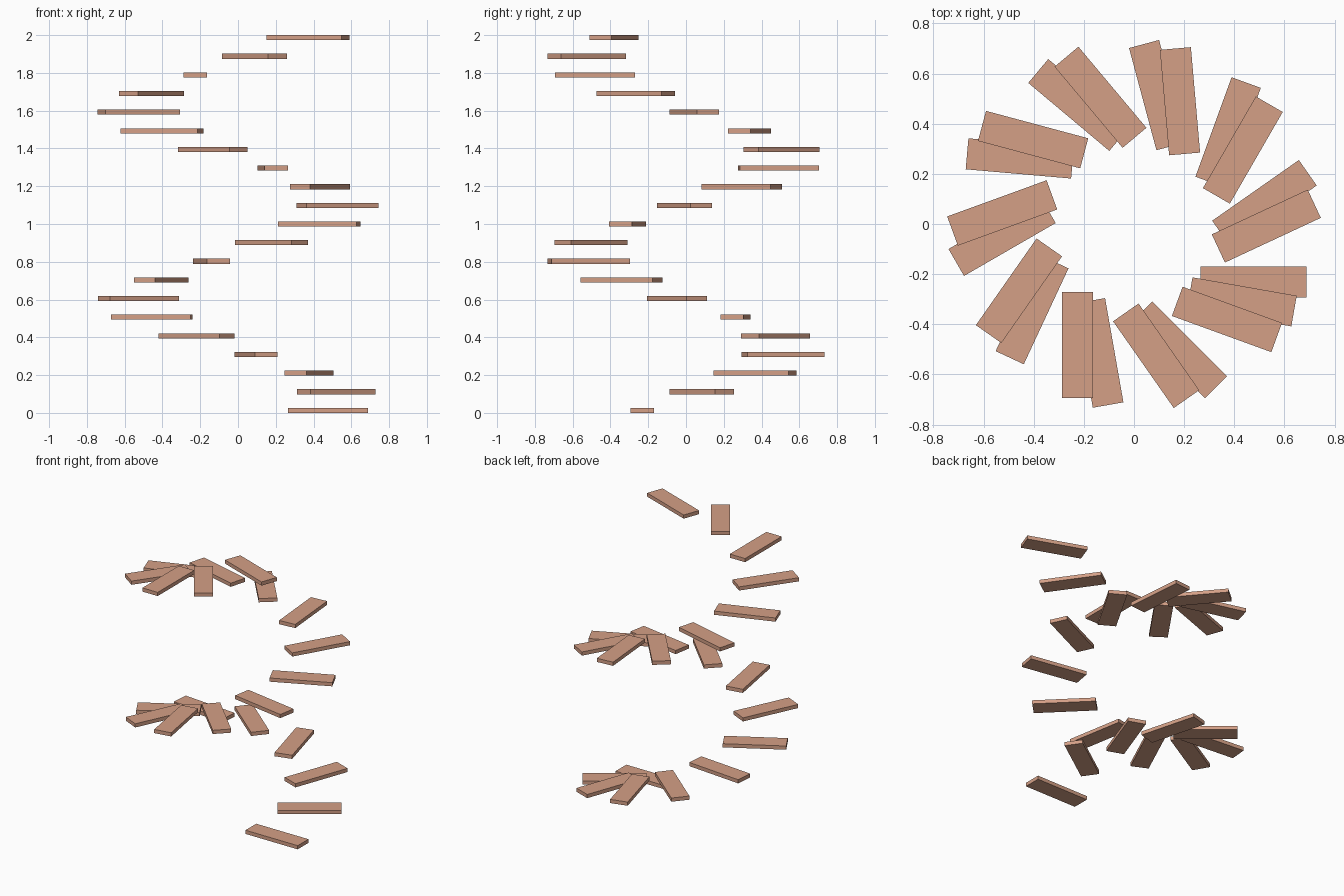
import bpy, bmesh
from math import radians
from mathutils import Matrix, Vector

if "Cube" in bpy.data.objects:
    bpy.data.objects.remove(bpy.data.objects["Cube"])

STEPS, TURN = 21, radians(35)
LENGTH, WIDTH, THICK = 0.422, 0.124, 0.027
RISE = (2 - THICK) / (STEPS - 1)
OFFSET = Vector((0.477, -0.226, THICK / 2))   # tread centre relative to the spiral axis

mat = bpy.data.materials.new("terracotta")
mat.diffuse_color = (0.66, 0.35, 0.24, 1)
mat.use_nodes = True
mat.node_tree.nodes["Principled BSDF"].inputs["Base Color"].default_value = mat.diffuse_color

# One shared tread slab, its origin on the spiral axis
bm = bmesh.new()
bmesh.ops.create_cube(bm, size=1, matrix=Matrix.Translation(OFFSET)
                      @ Matrix.Diagonal((LENGTH, WIDTH, THICK, 1)))
tread = bpy.data.meshes.new("tread")
bm.to_mesh(tread)
bm.free()
tread.materials.append(mat)

# Spiral of treads
places = [Matrix.Translation((0, 0, i * RISE)) @ Matrix.Rotation(i * TURN, 4, 'Z')
          for i in range(STEPS)]

# Centre the whole flight in x and y
pts = [m @ v.co for m in places for v in tread.vertices]
shift = [-(min(p[k] for p in pts) + max(p[k] for p in pts)) / 2 for k in (0, 1)]
centre = Matrix.Translation((*shift, 0))

for i, m in enumerate(places):
    ob = bpy.data.objects.new(f"stair_tread_{i + 1:02d}", tread)
    ob.matrix_world = centre @ m
    bpy.context.collection.objects.link(ob)
